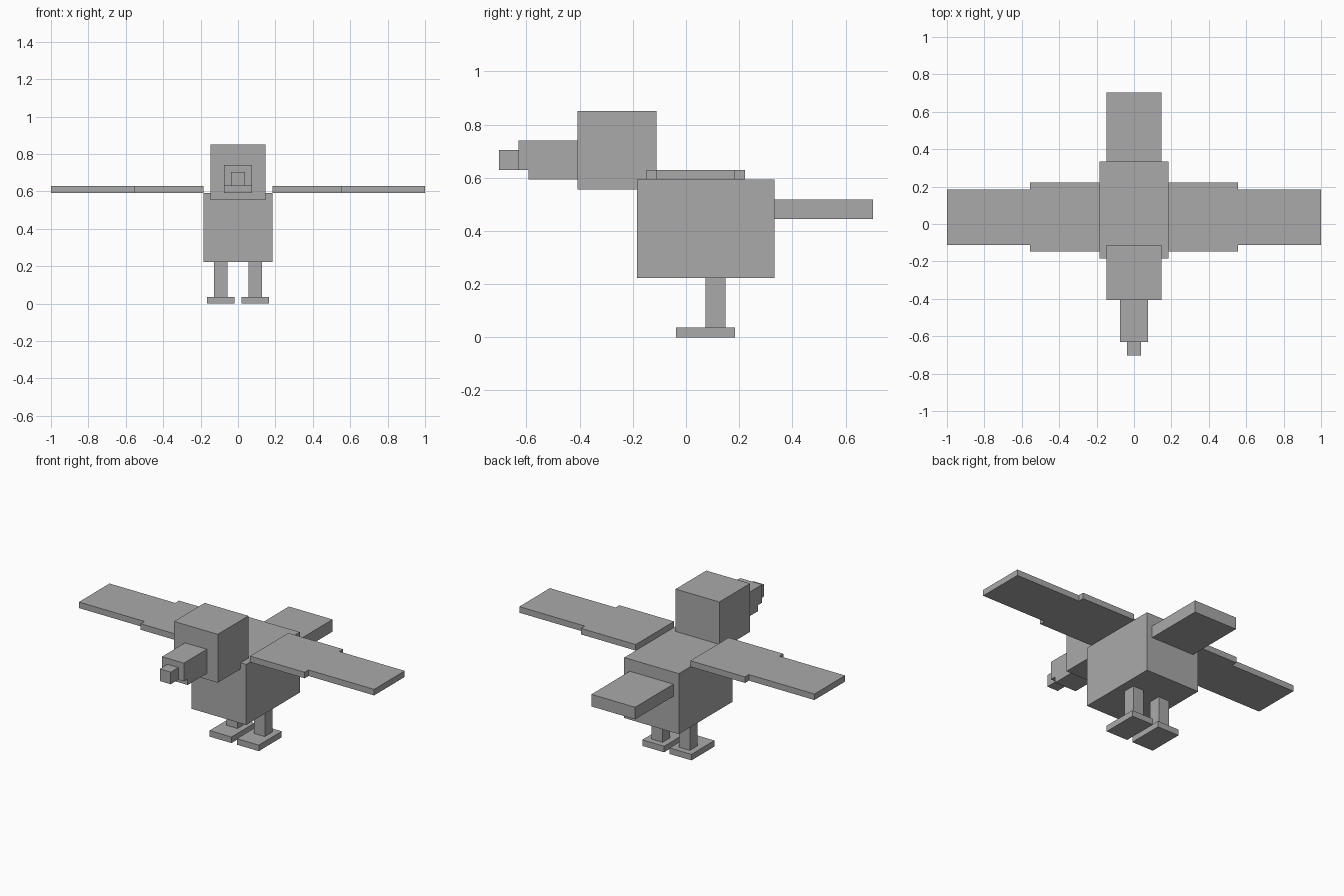
import bpy
from mathutils import Vector

# Remove the default cube
cube = bpy.data.objects.get("Cube")
if cube:
    bpy.data.objects.remove(cube, do_unlink=True)

UNIT = 1 / 27  # the bird is laid out on a block grid, wingspan 54 blocks

grey = bpy.data.materials.new("plain_grey")
grey.use_nodes = True
colour = (0.4, 0.4, 0.4, 1)
grey.diffuse_color = colour
grey.node_tree.nodes["Principled BSDF"].inputs["Base Color"].default_value = colour


def block(name, x, y, z):
    """Box spanning the given (low, high) block ranges on each axis."""
    low, high = (Vector(corner) * UNIT for corner in zip(x, y, z))
    bpy.ops.mesh.primitive_cube_add(size=1, location=(low + high) / 2)
    part = bpy.context.object
    part.name = part.data.name = name
    for vert in part.data.vertices:
        vert.co = vert.co * (high - low)
    part.data.materials.append(grey)


def centred(name, half_width, y, z):
    block(name, (-half_width, half_width), y, z)


def pair(name, x, y, z):
    block("left_" + name, x, y, z)
    block("right_" + name, (-x[1], -x[0]), y, z)


# Body and tail
centred("body", 5, (-5, 9), (6, 16))
centred("tail", 4, (9, 19), (12, 14))

# Head and stepped beak
centred("head", 4, (-11, -3), (15, 23))
centred("upper_beak", 2, (-17, -11), (17, 20))
centred("lower_beak", 2, (-16, -11), (16, 17))
centred("beak_tip", 1, (-19, -17), (17, 19))

# Wings
pair("inner_wing", (5, 15), (-4, 6), (16, 17))
pair("outer_wing", (15, 27), (-3, 5), (16, 17))

# Legs and feet
pair("leg", (1.5, 3.5), (2, 4), (1, 6))
pair("foot", (0.5, 4.5), (-1, 5), (0, 1))
